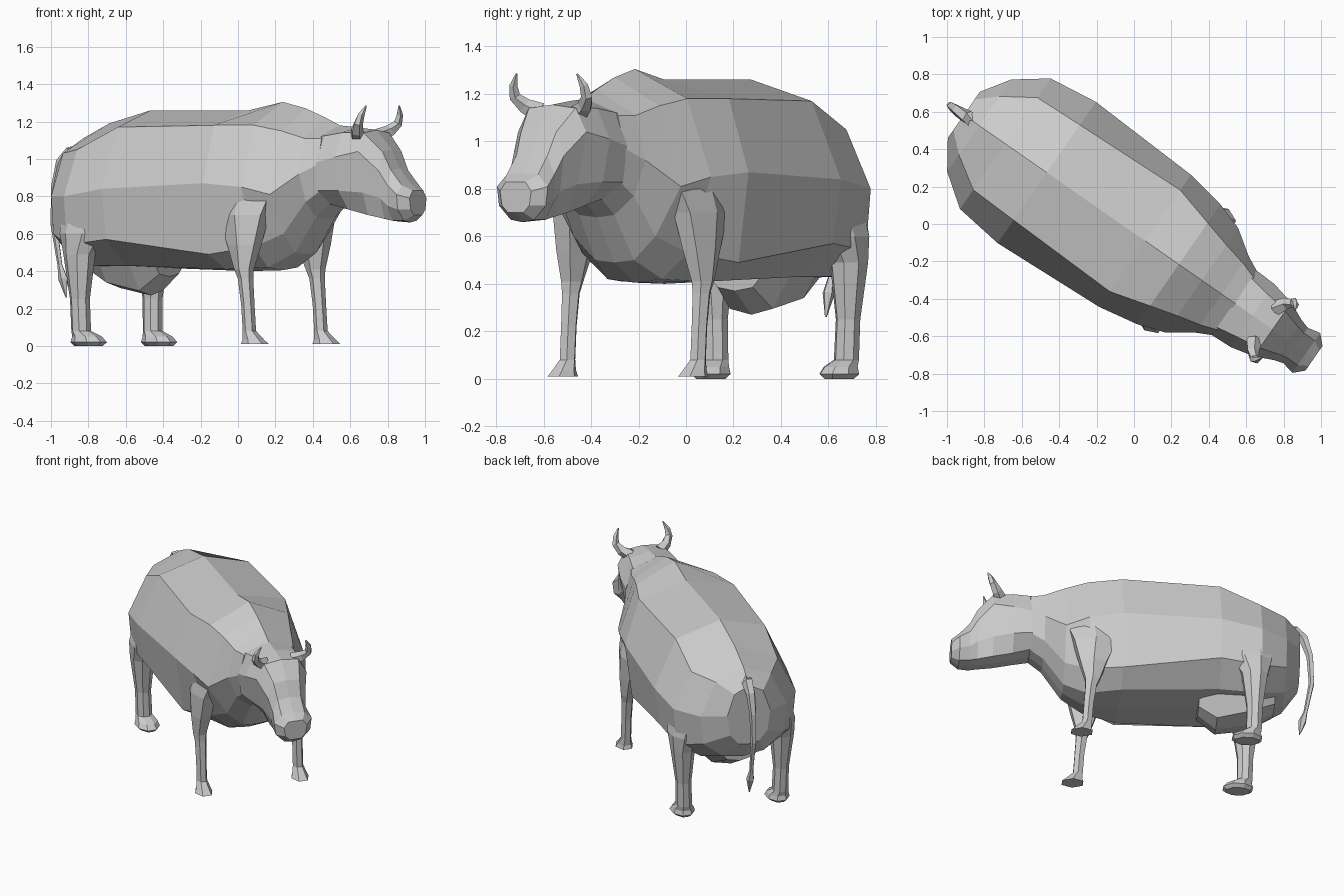
import bpy, bmesh, math
from mathutils import Matrix, Vector

# local frame: x runs tail -> nose, y across, z up; turned in plan when placed
PLACE = Matrix.Translation((-0.023, -0.033, 0)) @ Matrix.Rotation(math.radians(-34.8), 4, 'Z')


def loft(name, rings):
    """Skin a list of equal-length rings and cap both ends."""
    bm = bmesh.new()
    vs = [[bm.verts.new(PLACE @ Vector(p)) for p in r] for r in rings]
    n = len(vs[0])
    for a, b in zip(vs, vs[1:]):
        for i in range(n):
            j = (i + 1) % n
            bm.faces.new((a[i], a[j], b[j], b[i]))
    bm.faces.new(vs[0])
    bm.faces.new(vs[-1])
    bmesh.ops.recalc_face_normals(bm, faces=bm.faces)
    me = bpy.data.meshes.new(name)
    bm.to_mesh(me)
    bm.free()
    ob = bpy.data.objects.new(name, me)
    bpy.context.collection.objects.link(ob)
    return ob


def section(x, top, bottom, *half):
    """Mirrored cross-section: ridge z, belly z, then (y, z) down one side."""
    ring = [(x, 0, top)] + [(x, y, z) for y, z in half]
    return ring + [(x, 0, bottom)] + [(x, -y, z) for y, z in reversed(half)]


def column(name, levels, n=6, side=1):
    """Upright limb: levels are (x, y, z, half length, half width)."""
    rings = []
    for x, y, z, a, b in levels:
        rings.append([(x + a * math.cos(2 * math.pi * (i + .5) / n),
                       side * y + b * math.sin(2 * math.pi * (i + .5) / n), z)
                      for i in range(n)])
    return loft(name, rings)


def tube(name, path, n=5):
    """Tapered tube along (x, y, z, radius) points."""
    pts = [Vector(p[:3]) for p in path]
    rings = []
    for i, p in enumerate(pts):
        d = (pts[min(i + 1, len(pts) - 1)] - pts[max(i - 1, 0)]).normalized()
        u = d.cross(Vector((1, .2, 0))).normalized()
        w = d.cross(u)
        r = path[i][3]
        rings.append([p + r * (math.cos(2 * math.pi * k / n) * u + math.sin(2 * math.pi * k / n) * w)
                      for k in range(n)])
    return loft(name, rings)


# trunk with chest and neck
loft("body", [
    section(-1.08, 1.02, .60, (.10, .97), (.15, .82), (.13, .68), (.07, .61)),
    section(-.98, 1.11, .47, (.19, 1.03), (.30, .80), (.28, .60), (.14, .49)),
    section(-.81, 1.19, .42, (.30, 1.05), (.425, .80), (.40, .54), (.23, .43)),
    section(-.54, 1.26, .42, (.31, 1.17), (.46, .84), (.42, .57), (.25, .43)),
    section(.10, 1.26, .40, (.33, 1.18), (.43, .87), (.38, .49), (.22, .41)),
    section(.32, 1.305, .405, (.27, 1.18), (.39, .85), (.27, .53), (.14, .42)),
    section(.47, 1.27, .49, (.23, 1.15), (.34, .81), (.21, .60), (.10, .50)),
    section(.60, 1.22, .68, (.20, 1.11), (.25, .92), (.19, .77), (.09, .69)),
    section(.69, 1.18, .75, (.17, 1.11), (.205, .97), (.18, .83), (.085, .76)),
])

# head tapering to a blunt muzzle
loft("head", [
    section(.68, 1.18, .75, (.16, 1.12), (.21, .98), (.19, .83), (.09, .76)),
    section(.80, 1.17, .72, (.14, 1.14), (.205, 1.01), (.17, .83), (.08, .73)),
    section(.93, 1.155, .69, (.12, 1.14), (.175, 1.04), (.13, .82), (.08, .70)),
    section(1.03, 1.05, .67, (.09, 1.04), (.13, .94), (.11, .79), (.07, .68)),
    section(1.08, .95, .665, (.08, .94), (.115, .86), (.115, .75), (.07, .67)),
    section(1.15, .87, .66, (.08, .86), (.13, .81), (.12, .73), (.06, .67)),
    section(1.20, .83, .70, (.05, .83), (.08, .79), (.07, .73), (.04, .70)),
])

for s, tag in ((1, "left"), (-1, "right")):
    # front leg: broad shoulder sunk into the body, knee, ankle, flared hoof
    column("front_leg_" + tag, [
        (.29, .26, .88, .22, .09), (.28, .31, .70, .16, .085), (.295, .325, .54, .10, .07),
        (.30, .335, .41, .055, .048), (.31, .335, .36, .042, .04), (.325, .335, .22, .036, .036),
        (.335, .335, .08, .036, .036), (.36, .335, .035, .06, .05), (.37, .335, .01, .08, .06)], 6, s)
    # hind leg: thigh sunk into the body, hock, shin, blocky hoof
    column("hind_leg_" + tag, [
        (-.70, .28, .84, .20, .10), (-.745, .335, .60, .14, .098), (-.765, .345, .49, .09, .08),
        (-.765, .34, .25, .055, .052), (-.76, .335, .08, .054, .054),
        (-.725, .33, .05, .085, .07), (-.715, .33, .02, .105, .08), (-.715, .33, .0, .085, .055)], 8, s)
    # horn curling out, up and in
    tube("horn_" + tag, [
        (.88, s * .10, 1.12, .045), (.91, s * .155, 1.15, .034), (.94, s * .185, 1.19, .025),
        (.955, s * .18, 1.235, .019), (.97, s * .155, 1.285, .004)])

# udder: steep in front, shallow behind
loft("udder", [
    section(-.42, .48, .37, (.16, .46), (.09, .385)),
    section(-.54, .48, .27, (.20, .44), (.11, .295)),
    section(-.74, .50, .31, (.20, .45), (.13, .34)),
    section(-.92, .55, .41, (.15, .50), (.09, .43)),
])

# tail with tuft
tube("tail", [
    (-.98, 0, 1.04, .04), (-1.06, 0, 1.035, .038), (-1.12, 0, .98, .032), (-1.16, 0, .85, .024),
    (-1.17, 0, .65, .019), (-1.13, 0, .43, .014), (-1.11, 0, .36, .027), (-1.09, 0, .26, .004)])
